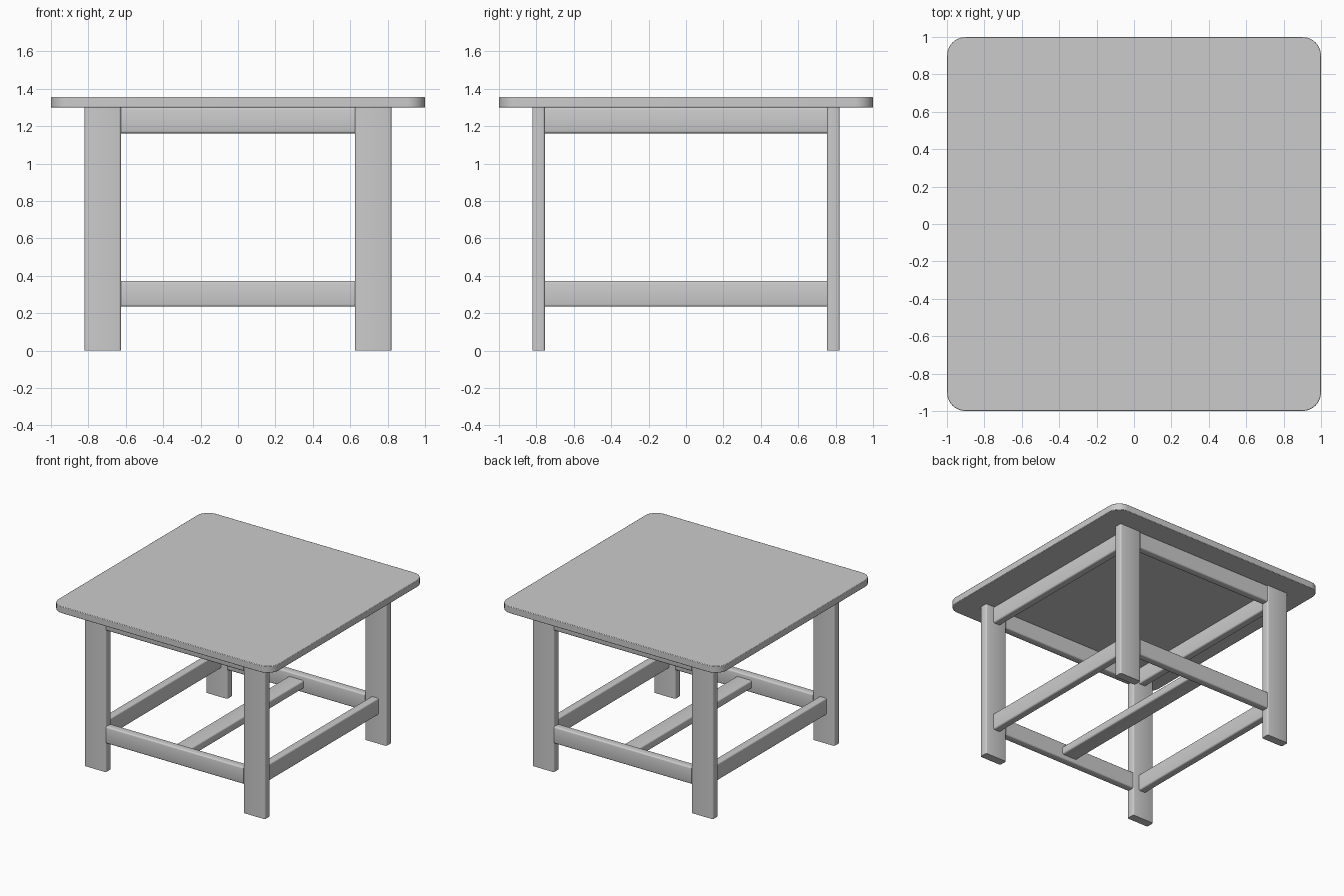
import bpy
import bmesh
from mathutils import Matrix, Vector

if "Cube" in bpy.data.objects:
    bpy.data.objects.remove(bpy.data.objects["Cube"])


def board(name, centre, size, axis, radius=0.012, segments=3):
    """Box whose long edges, parallel to the given axis, are rounded."""
    bm = bmesh.new()
    bmesh.ops.create_cube(bm, size=1, matrix=Matrix.Diagonal((*size, 1)))
    long_edges = [e for e in bm.edges
                  if abs((e.verts[0].co - e.verts[1].co)[axis]) > 1e-4]
    bmesh.ops.bevel(bm, geom=long_edges, offset=radius, segments=segments,
                    profile=0.5, affect='EDGES')
    mesh = bpy.data.meshes.new(name)
    bm.to_mesh(mesh)
    bm.free()
    obj = bpy.data.objects.new(name, mesh)
    obj.location = Vector(centre)
    bpy.context.collection.objects.link(obj)
    bpy.ops.object.select_all(action='DESELECT')
    obj.select_set(True)
    bpy.context.view_layer.objects.active = obj
    bpy.ops.object.shade_smooth_by_angle(angle=0.6)
    return obj


LEG_W, LEG_T, LEG_H = 0.195, 0.068, 1.30
LEG_X, LEG_Y = 0.723, 0.788
RAIL_H, RAIL_T = 0.138, 0.066

# Table top with rounded corners and a softened rim
top = board("table_top", (0, 0, 1.3275), (2, 2, 0.055), 2, 0.1, 8)
rim = top.modifiers.new("rim", 'BEVEL')
rim.width = 0.004
rim.segments = 2
rim.limit_method = 'ANGLE'
rim.angle_limit = 1.0

# Four plank legs
for sx, side in ((-1, "left"), (1, "right")):
    for sy, end in ((-1, "front"), (1, "back")):
        board(f"{end}_{side}_leg", (sx * LEG_X, sy * LEG_Y, LEG_H / 2),
              (LEG_W, LEG_T, LEG_H), 2)

# Upper aprons and lower rails between the legs
span_x = 2 * (LEG_X - LEG_W / 2)
span_y = 2 * (LEG_Y - LEG_T / 2)
for level, z in (("apron", 1.30 - RAIL_H / 2), ("rail", 0.304)):
    for sy, end in ((-1, "front"), (1, "back")):
        board(f"{end}_{level}", (0, sy * LEG_Y, z), (span_x, RAIL_T, RAIL_H), 0)
    for sx, side in ((-1, "left"), (1, "right")):
        board(f"{side}_{level}", (sx * 0.715, 0, z), (RAIL_T, span_y, RAIL_H), 1)

# Flat centre stretcher joining the front and back rails
board("centre_stretcher", (0, 0, 0.304), (RAIL_H, span_y, RAIL_T), 1)
